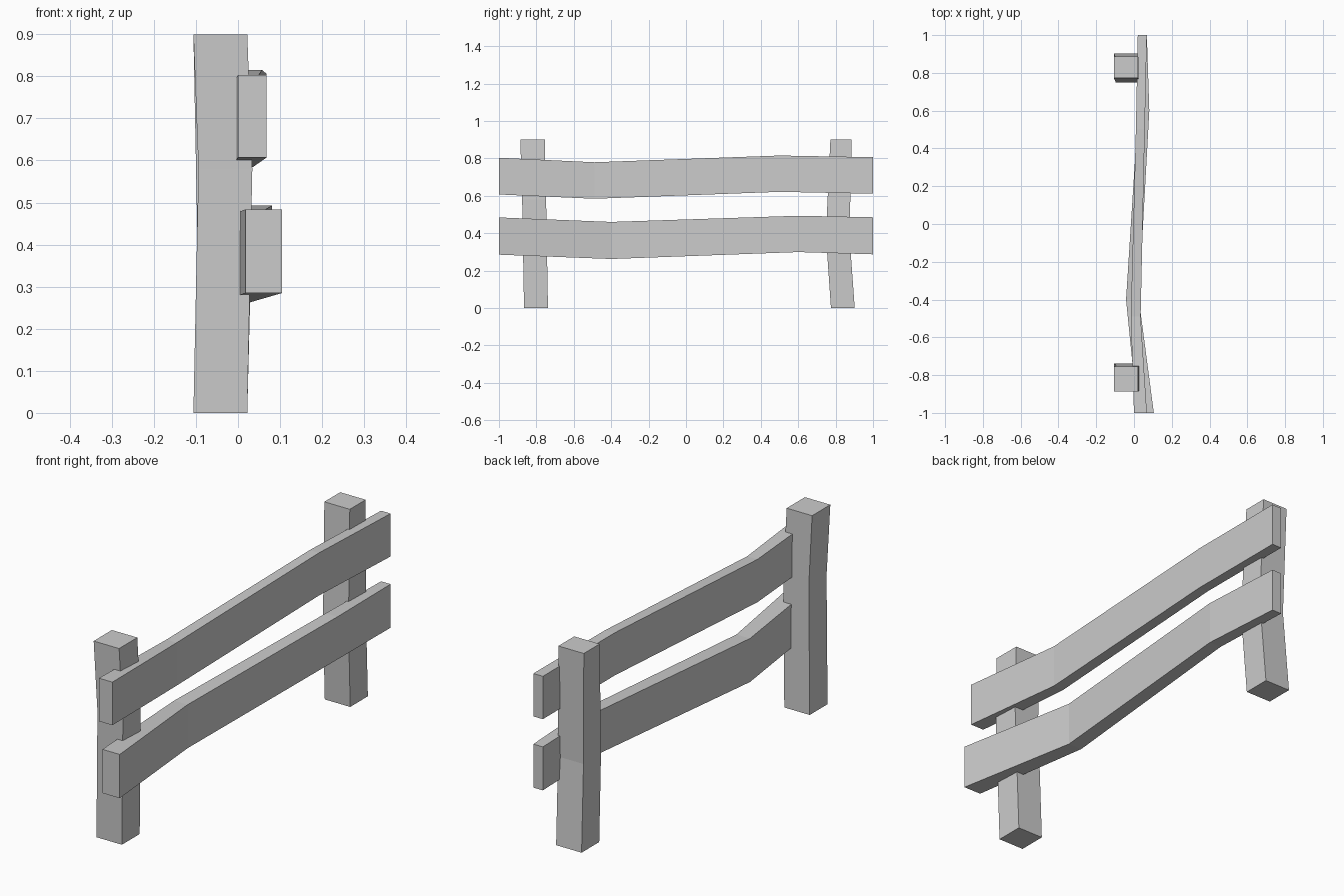
import bpy
import bmesh

if "Cube" in bpy.data.objects:
    bpy.data.objects.remove(bpy.data.objects["Cube"])


def loft(name, rings):
    """Skin a chain of four-cornered rings into a closed, flat-shaded beam."""
    bm = bmesh.new()
    loops = [[bm.verts.new(p) for p in ring] for ring in rings]
    for a, b in zip(loops, loops[1:]):
        for i in range(4):
            j = (i + 1) % 4
            bm.faces.new((a[i], a[j], b[j], b[i]))
    bm.faces.new(loops[0])
    bm.faces.new(loops[-1])
    bmesh.ops.recalc_face_normals(bm, faces=bm.faces[:])
    mesh = bpy.data.meshes.new(name)
    bm.to_mesh(mesh)
    bm.free()
    bpy.context.collection.objects.link(bpy.data.objects.new(name, mesh))


def post(name, sections):
    # each section: height, x range, y range
    loft(name, [[(x0, y0, z), (x1, y0, z), (x1, y1, z), (x0, y1, z)]
                for z, x0, x1, y0, y1 in sections])


def rail(name, sections):
    # each section: y position, x range, z range
    loft(name, [[(x0, y, z0), (x1, y, z0), (x1, y, z1), (x0, y, z1)]
                for y, x0, x1, z0, z1 in sections])


# Slightly crooked upright posts
post("front_post", [(0, -0.106, 0.022, -0.866, -0.738),
                    (0.58, -0.094, 0.034, -0.876, -0.748),
                    (0.9, -0.106, 0.022, -0.886, -0.755)])
post("back_post", [(0, -0.106, 0.022, 0.775, 0.902),
                   (0.39, -0.096, 0.032, 0.748, 0.874),
                   (0.9, -0.106, 0.022, 0.772, 0.886)])

# Warped horizontal planks
rail("upper_rail", [(-1, 0.0, 0.068, 0.607, 0.803),
                    (-0.49, -0.017, 0.035, 0.584, 0.779),
                    (0.5, 0.01, 0.057, 0.621, 0.815),
                    (1, 0.02, 0.068, 0.611, 0.806)])
rail("lower_rail", [(-1, 0.018, 0.105, 0.285, 0.484),
                    (-0.4, -0.042, 0.026, 0.262, 0.46),
                    (0.6, 0.022, 0.081, 0.299, 0.493),
                    (1, 0.02, 0.068, 0.287, 0.485)])
